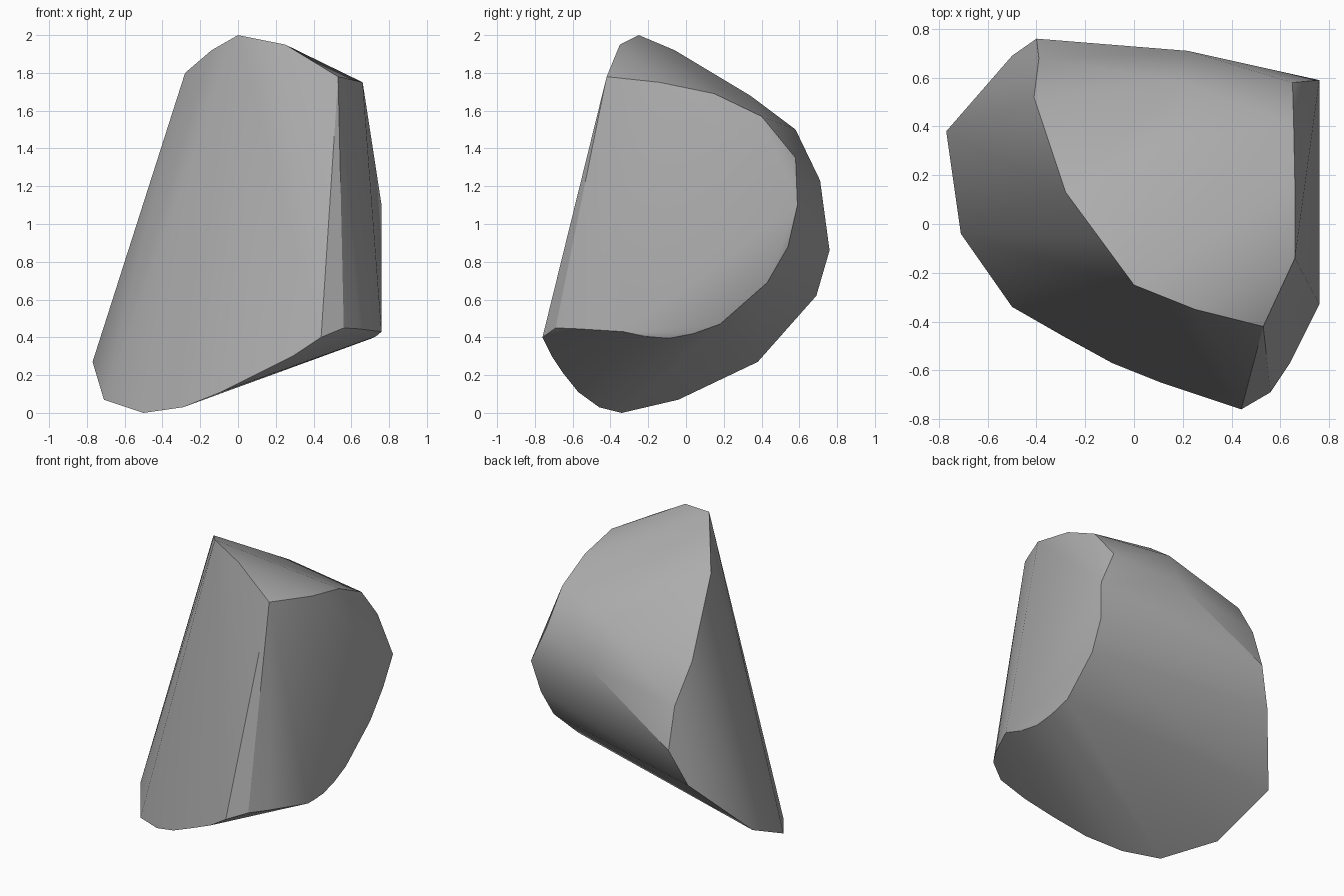
import bpy
import bmesh
import math

# Remove the default cube only
default_cube = bpy.data.objects.get("Cube")
if default_cube:
    bpy.data.objects.remove(default_cube, do_unlink=True)


def make_material(name, colour):
    material = bpy.data.materials.new(name)
    material.use_nodes = True
    material.diffuse_color = colour
    shader = next(n for n in material.node_tree.nodes if n.type == "BSDF_PRINCIPLED")
    shader.inputs["Base Color"].default_value = colour
    shader.inputs["Roughness"].default_value = 0.9
    return material


def make_hull(name, rims, material, smooth_angle):
    """Wrap a convex skin around the corner points of several chipped rims."""
    shape = bmesh.new()
    for rim in rims:
        for corner in rim:
            shape.verts.new(corner)
    result = bmesh.ops.convex_hull(shape, input=shape.verts[:])
    # Drop any point that ended up inside the skin
    loose = [v for v in shape.verts if not v.link_faces]
    bmesh.ops.delete(shape, geom=loose, context="VERTS")
    bmesh.ops.recalc_face_normals(shape, faces=shape.faces[:])
    mesh = bpy.data.meshes.new(name)
    shape.to_mesh(mesh)
    shape.free()
    mesh.materials.append(material)
    stone = bpy.data.objects.new(name, mesh)
    bpy.context.collection.objects.link(stone)
    # Smooth facets, crisp chipped edges
    bpy.ops.object.select_all(action="DESELECT")
    stone.select_set(True)
    bpy.context.view_layer.objects.active = stone
    bpy.ops.object.shade_smooth_by_angle(angle=math.radians(smooth_angle))
    return stone


# Upper rim of the sloping front, from the low side up over the peak
crown_rim = [
    (-.28, .13, 1.8), (-.14, -.06, 1.92), (0, -.25, 2),
    (.25, -.35, 1.95), (.53, -.42, 1.78),
]

# Upper edge of the flat left side, running to the back corner
left_top_rim = [
    (.66, -.14, 1.75), (.66, .15, 1.69), (.655, .4, 1.57),
    (.65, .58, 1.35), (.76, .59, 1.1),
]

# Lower edge of the left side, running back to the front foot
left_bottom_rim = [
    (.72, .54, .88), (.7, .43, .69), (.69, .18, .47), (.7, .04, .42),
    (.71, -.09, .395), (.73, -.22, .405), (.76, -.33, .43),
    (.64, -.57, .445), (.56, -.69, .45), (.44, -.76, .4),
]

# Curved foot along the front
foot_rim = [
    (.29, -.71, .3), (.11, -.65, .21), (-.09, -.57, .11),
    (-.29, -.46, .03), (-.5, -.34, 0), (-.71, -.04, .07),
]

# Right side, climbing from the low corner to the crown
right_rim = [
    (-.77, .38, .27), (-.5, .69, .62), (-.4, .76, .86),
    (-.39, .68, 1.13), (-.41, .52, 1.38),
]

# Rounded shoulder across the back
back_shoulder = [(.22, .71, 1.23), (.2, .58, 1.5), (.15, .34, 1.68)]

stone_grey = make_material("stone grey", (.42, .42, .42, 1))
rims = [crown_rim, left_top_rim, left_bottom_rim, foot_rim, right_rim, back_shoulder]
make_hull("rock", rims, stone_grey, 30)
